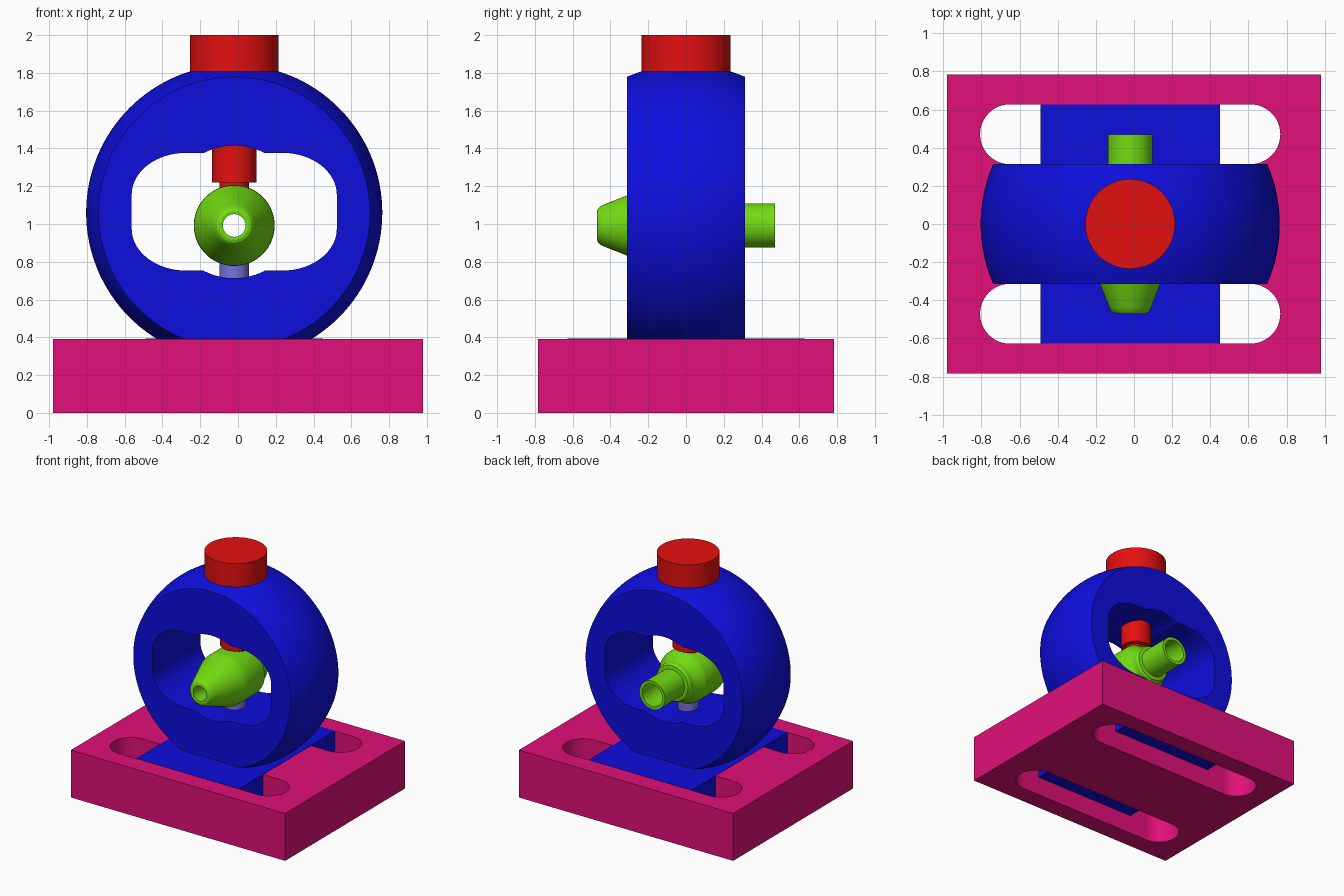
import bpy, bmesh, math
from mathutils import Vector

if "Cube" in bpy.data.objects:
    bpy.data.objects.remove(bpy.data.objects["Cube"], do_unlink=True)

CX = -0.02          # shared x centre of everything above the base
RING_Z = 1.06       # centre height of the ring
NOZZLE_Z = 0.992    # axis height of the nozzle


def material(name, rgb):
    lin = [((c / 255 + 0.055) / 1.055) ** 2.4 if c > 10 else c / 3295 for c in rgb]
    m = bpy.data.materials.new(name)
    m.use_nodes = True
    m.diffuse_color = (*lin, 1)
    m.node_tree.nodes["Principled BSDF"].inputs["Base Color"].default_value = (*lin, 1)
    return m


PINK = material("pink", (225, 16, 120))
BLUE = material("blue", (14, 14, 222))
RED = material("red", (228, 16, 16))
GREEN = material("green", (115, 220, 18))
LILAC = material("lilac", (120, 115, 218))


def finish(name, bm, mat, smooth=True):
    bmesh.ops.remove_doubles(bm, verts=bm.verts, dist=1e-5)
    bmesh.ops.recalc_face_normals(bm, faces=bm.faces)
    me = bpy.data.meshes.new(name)
    bm.to_mesh(me)
    bm.free()
    ob = bpy.data.objects.new(name, me)
    bpy.context.collection.objects.link(ob)
    if mat:
        me.materials.append(mat)
    if smooth:
        smooth_edges(ob)
    return ob


def activate(ob):
    bpy.ops.object.select_all(action='DESELECT')
    ob.select_set(True)
    bpy.context.view_layer.objects.active = ob


def smooth_edges(ob):
    activate(ob)
    bpy.ops.object.shade_smooth_by_angle(angle=math.radians(25))


def box(name, lo, hi, mat):
    bm = bmesh.new()
    bmesh.ops.create_cube(bm, size=1)
    for v in bm.verts:
        v.co = [(a + b) / 2 + c * (b - a) for a, b, c in zip(lo, hi, v.co)]
    return finish(name, bm, mat, False)


def prism(name, outline, offset):
    """Extrude a closed outline of 3D points along offset."""
    bm = bmesh.new()
    face = bm.faces.new([bm.verts.new(p) for p in outline])
    ext = bmesh.ops.extrude_face_region(bm, geom=[face])
    moved = [g for g in ext["geom"] if isinstance(g, bmesh.types.BMVert)]
    bmesh.ops.translate(bm, verts=moved, vec=Vector(offset))
    ob = finish(name, bm, None, False)
    ob.hide_render = True
    return ob


def lathe(name, profile, axis, centre, mat, steps=96, closed=False):
    """Spin (radius, position) points about the y or z axis through centre."""
    bm = bmesh.new()
    pts = [Vector((r, h, 0) if axis == 'Y' else (r, 0, h)) for r, h in profile]
    verts = [bm.verts.new(p) for p in pts]
    edges = [bm.edges.new(e) for e in zip(verts, verts[1:])]
    if closed:
        edges.append(bm.edges.new((verts[-1], verts[0])))
    bmesh.ops.spin(bm, geom=verts + edges, cent=(0, 0, 0), steps=steps, angle=math.tau,
                   axis=(0, 1, 0) if axis == 'Y' else (0, 0, 1))
    bmesh.ops.translate(bm, verts=bm.verts, vec=Vector(centre))
    return finish(name, bm, mat)


def cut(ob, cutter):
    activate(ob)
    mod = ob.modifiers.new("cut", 'BOOLEAN')
    mod.operation, mod.solver, mod.object = 'DIFFERENCE', 'EXACT', cutter
    bpy.ops.object.modifier_apply(modifier=mod.name)
    bpy.data.objects.remove(cutter, do_unlink=True)


# Base with two long rounded slots
base = box("base", (-0.98, -0.784, 0), (0.98, 0.784, 0.392), PINK)
for side in (-1, 1):
    outline = []
    for end, start in ((1, -90), (-1, 90)):
        for i in range(25):
            a = math.radians(start + 180 * i / 24)
            outline.append((CX + end * 0.63 + 0.157 * math.cos(a),
                            side * 0.4705 + 0.157 * math.sin(a), -0.1))
    cut(base, prism("slot_cutter", outline, (0, 0, 0.7)))
smooth_edges(base)

# Mounting block set into the base
box("mounting_block", (CX - 0.47, -0.627, 0.157), (CX + 0.47, 0.627, 0.394), BLUE)

# Ring body: a sphere sliced flat at front and back
R, HALF = 0.784, 0.3136
profile = [(0, -HALF)]
for i in range(25):
    y = -HALF + 2 * HALF * i / 24
    profile.append((math.sqrt(R * R - y * y), y))
profile.append((0, HALF))
ring = lathe("ring_body", profile, 'Y', (CX, 0, RING_Z), BLUE, steps=128)

# Window: wide rounded opening plus a round bulge in the middle
outline = []
for sx, sz, start in ((1, 1, 0), (-1, 1, 90), (-1, -1, 180), (1, -1, 270)):
    for i in range(17):
        a = math.radians(start + 90 * i / 16)
        outline.append((CX + sx * 0.253 + 0.29 * math.cos(a), -0.5,
                        RING_Z + 0.005 + sz * 0.09 + 0.222 * math.sin(a)))
cut(ring, prism("window_cutter", outline, (0, 1, 0)))
outline = [(CX + 0.351 * math.cos(math.tau * i / 96), -0.5,
            RING_Z + 0.004 + 0.351 * math.sin(math.tau * i / 96)) for i in range(96)]
cut(ring, prism("bulge_cutter", outline, (0, 1, 0)))
smooth_edges(ring)

# Top cap, stepped upper pin and lower pin
lathe("top_cap", [(0, 1.75), (0.235, 1.75), (0.235, 2.0), (0, 2.0)], 'Z', (CX, 0, 0), RED)
lathe("upper_pin", [(0, 1.13), (0.078, 1.13), (0.078, 1.22), (0.117, 1.22),
                    (0.117, 1.6), (0, 1.6)], 'Z', (CX, 0, 0), RED, 64)
lathe("lower_pin", [(0, 0.6), (0.078, 0.6), (0.078, 0.86), (0, 0.86)],
      'Z', (CX, 0, 0), LILAC, 64)

# Hollow nozzle: rounded cone tip, wide body, shoulder and rear tube
nozzle = [(0.06, -0.47), (0.075, -0.472), (0.09, -0.466), (0.102, -0.453), (0.111, -0.435),
          (0.16, -0.31), (0.205, -0.195), (0.212, -0.17), (0.214, -0.14),
          (0.214, 0.06), (0.209, 0.08), (0.165, 0.14), (0.157, 0.16), (0.157, 0.19),
          (0.145, 0.21), (0.117, 0.215), (0.117, 0.47), (0.092, 0.47),
          (0.092, 0.1), (0.06, 0.02)]
lathe("nozzle", nozzle, 'Y', (CX, 0, NOZZLE_Z), GREEN, closed=True)
